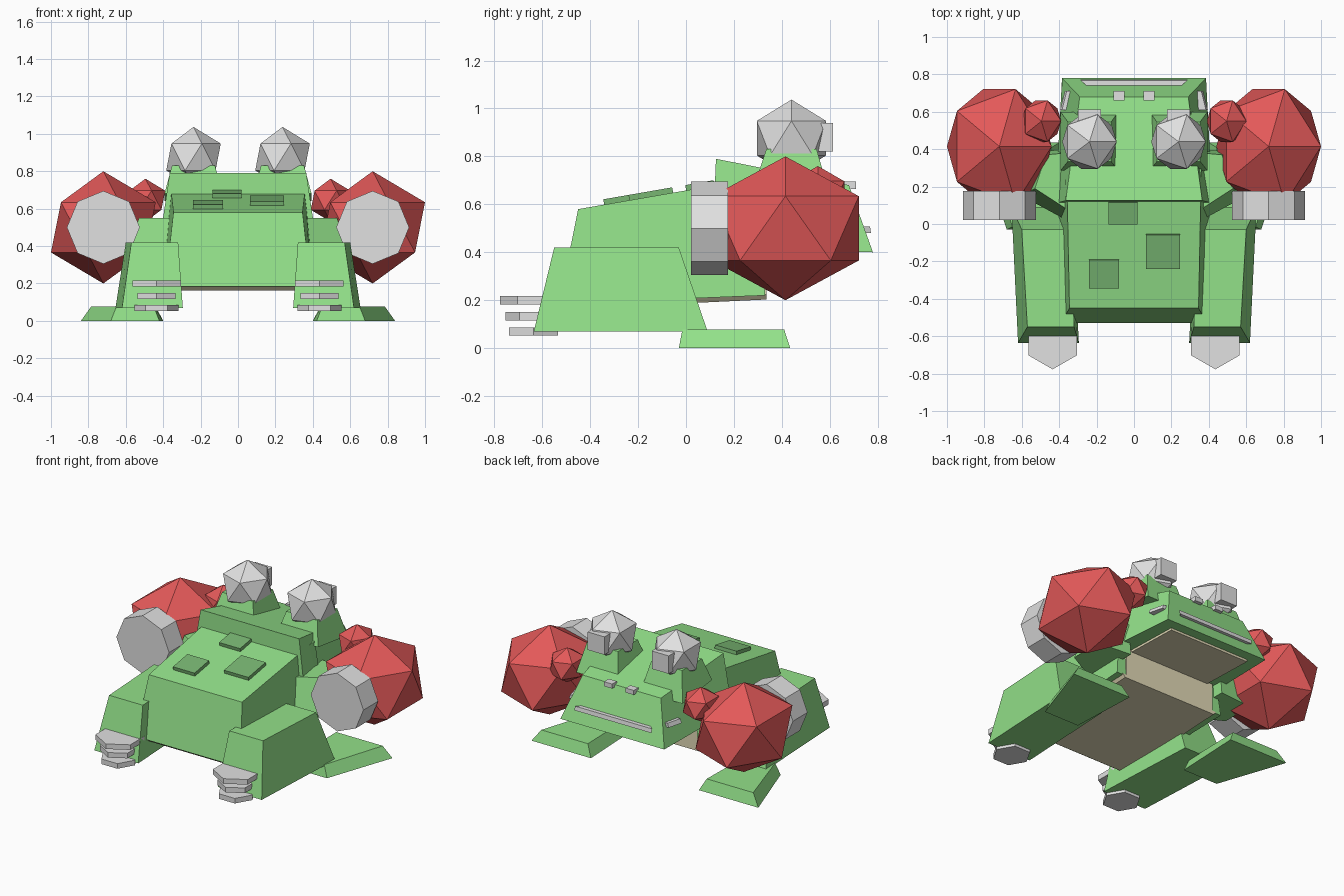
import bpy, bmesh, math
from mathutils import Matrix

if "Cube" in bpy.data.objects:
    bpy.data.objects.remove(bpy.data.objects["Cube"])


def material(name, rgb):
    m = bpy.data.materials.new(name)
    m.diffuse_color = (*rgb, 1)
    m.use_nodes = True
    m.node_tree.nodes["Principled BSDF"].inputs["Base Color"].default_value = m.diffuse_color
    return m


GREEN = material("leaf green", (0.29, 0.75, 0.25))
DARK = material("dark green", (0.19, 0.47, 0.17))
RED = material("red", (0.77, 0.10, 0.10))
GREY = material("light grey", (0.75, 0.75, 0.75))
BEIGE = material("beige", (0.76, 0.70, 0.47))


def finish(bm, name, mat):
    bmesh.ops.recalc_face_normals(bm, faces=bm.faces)
    me = bpy.data.meshes.new(name)
    bm.to_mesh(me)
    bm.free()
    me.materials.append(mat)
    ob = bpy.data.objects.new(name, me)
    bpy.context.collection.objects.link(ob)
    return ob


def hexahedron(name, bottom, top, mat):
    """Solid between two four-cornered outlines."""
    bm = bmesh.new()
    b = [bm.verts.new(p) for p in bottom]
    t = [bm.verts.new(p) for p in top]
    bm.faces.new(b)
    bm.faces.new(t)
    for i in range(4):
        j = (i + 1) % 4
        bm.faces.new((b[i], b[j], t[j], t[i]))
    return finish(bm, name, mat)


def outline(front, back):
    """Quad from two edges, each given as (x0, x1, y, z)."""
    a, b, y, z = front
    c, d, v, w = back
    return [(a, y, z), (b, y, z), (d, v, w), (c, v, w)]


def sided(s, edge):
    return (s * edge[0], s * edge[1], edge[2], edge[3])


def box(name, center, size, mat, rot=None):
    bm = bmesh.new()
    m = Matrix.Translation(center) @ (rot or Matrix()) @ Matrix.Diagonal((*size, 1))
    bmesh.ops.create_cube(bm, size=1, matrix=m)
    return finish(bm, name, mat)


def ball(name, center, radii, mat):
    bm = bmesh.new()
    m = Matrix.Translation(center) @ Matrix.Diagonal((*radii, 1))
    bmesh.ops.create_icosphere(bm, subdivisions=1, radius=1, matrix=m)
    return finish(bm, name, mat)


def drum(name, center, radius, depth, sides, mat, rot):
    bm = bmesh.new()
    bmesh.ops.create_cone(bm, cap_ends=True, segments=sides, radius1=radius,
                          radius2=radius, depth=depth,
                          matrix=Matrix.Translation(center) @ rot)
    return finish(bm, name, mat)


# Body, tapered towards a sloping back
hexahedron("body",
           outline((-.39, .39, -.53, .185), (-.41, .41, .33, .22)),
           outline((-.345, .345, -.45, .58), (-.36, .36, .30, .71)), GREEN)
# Belly plate and throat
hexahedron("belly",
           outline((-.35, .35, -.50, .163), (-.35, .35, .335, .203)),
           outline((-.37, .37, -.525, .186), (-.37, .37, .335, .225)), BEIGE)
box("throat", (0, .305, .31), (.68, .06, .20), BEIGE)
# Head, wider at the jaw
hexahedron("head",
           outline((-.42, .42, .11, .42), (-.385, .385, .78, .40)),
           outline((-.365, .365, .125, .79), (-.29, .29, .68, .68)), GREEN)
box("jaw_plate", (0, .52, .403), (.60, .38, .02), BEIGE,
    Matrix.Rotation(-.03, 4, 'X'))

# Raised plates on the back, following its slope
slope = math.atan2(.13, .75)
for i, (x, y, w, d) in enumerate([(-.16, -.265, .16, .155),
                                  (.155, -.145, .18, .185),
                                  (-.06, .06, .155, .12)]):
    z = .58 + (y + .45) * math.tan(slope)
    box(f"back_plate_{i}", (x, y, z), (w, d, .045), DARK,
        Matrix.Rotation(slope, 4, 'X'))

# Mouth line across the face
hexahedron("mouth",
           outline((-.25, .25, .735, .48), (-.285, .285, .772, .48)),
           outline((-.25, .25, .735, .507), (-.285, .285, .768, .507)), GREY)

turn = Matrix.Rotation(math.radians(90), 4, 'X')
for s, side in ((-1, "left"), (1, "right")):
    # Heavy leg block
    hexahedron(f"leg_{side}",
               outline(sided(s, (.295, .62, -.635, .07)), sided(s, (.33, .655, .09, .07))),
               outline(sided(s, (.32, .57, -.55, .42)), sided(s, (.34, .60, -.03, .42))),
               GREEN)
    # Splayed flat foot
    hexahedron(f"foot_{side}",
               outline(sided(s, (.42, .68, -.03, 0)), sided(s, (.40, .84, .435, 0))),
               outline(sided(s, (.45, .65, -.015, .077)), sided(s, (.44, .785, .41, .077))),
               GREEN)
    # Angled shoulder carrying the side pod
    hexahedron(f"shoulder_{side}",
               [(s * x, y, .33) for x, y in ((.36, .02), (.60, .15), (.60, .38), (.36, .40))],
               [(s * x, y, .55) for x, y in ((.36, .08), (.53, .19), (.47, .37), (.36, .38))],
               GREEN)
    # Stack of six-sided claw plates, the lowest turned flat side forward
    for i, (z, y, r, a) in enumerate([(.20, -.628, .149, 0), (.133, -.636, .117, 0),
                                      (.069, -.637, .118, 30)]):
        drum(f"claw_{side}_{i}", (s * .435, y, z), r, .034, 6, GREY,
             Matrix.Rotation(math.radians(a), 4, 'Z'))
    # Faceted pod, small knob and muzzle
    ball(f"pod_{side}", (s * .72, .415, .50), (.313, .36, .30), RED)
    ball(f"knob_{side}", (s * .495, .55, .645), (.118, .13, .115), RED)
    drum(f"muzzle_{side}", (s * .72, .098, .50), .195, .155, 8, GREY, turn)
    # Eye socket, eyeball and pupil
    ex = s * .238
    hexahedron(f"eye_socket_{side}",
               outline((ex - .155, ex + .155, .285, .68), (ex - .155, ex + .155, .60, .64)),
               outline((ex - .115, ex + .115, .335, .83), (ex - .115, ex + .115, .545, .83)),
               GREEN)
    ball(f"eye_{side}", (s * .238, .44, .876), (.163, .17, .161), GREY)
    box(f"pupil_{side}", (ex, .565, .88), (.125, .095, .12), GREY)
    # Nostril and mouth corner
    box(f"nostril_{side}", (s * .08, .685, .68), (.06, .05, .03), GREY)
    hexahedron(f"mouth_corner_{side}",
               outline(sided(s, (.33, .395, .61, .515)), sided(s, (.32, .37, .71, .515))),
               outline(sided(s, (.33, .385, .61, .542)), sided(s, (.32, .36, .71, .542))),
               GREY)
